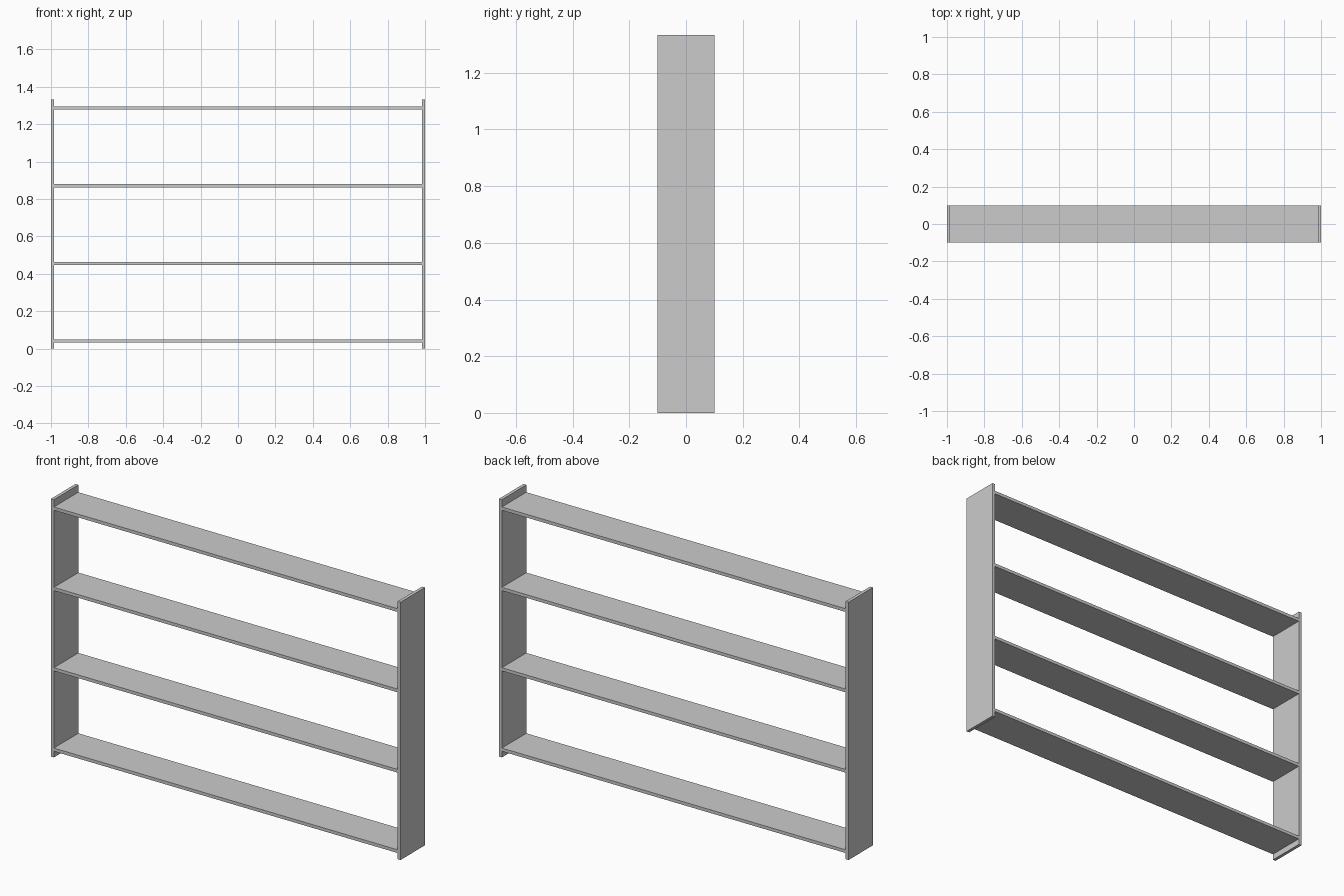
import bpy

if "Cube" in bpy.data.objects:
    bpy.data.objects.remove(bpy.data.objects["Cube"])

WIDTH, DEPTH, HEIGHT = 2.0, 0.2, 1.333
BOARD = 0.0167


def board(name, size, centre):
    bpy.ops.mesh.primitive_cube_add(size=1, location=centre)
    obj = bpy.context.object
    obj.name = name
    obj.scale = size
    bpy.ops.object.transform_apply(location=False, rotation=False, scale=True)
    return obj


# Upright side panels
for side, label in ((-1, "left"), (1, "right")):
    board(label + "_side_panel", (BOARD, DEPTH, HEIGHT),
          (side * (WIDTH - BOARD) / 2, 0, HEIGHT / 2))

# Four evenly spaced shelves fitted between the panels
for i in range(4):
    board(f"shelf_{i + 1}", (WIDTH - 2 * BOARD, DEPTH, BOARD),
          (0, 0, 0.04 + i * 0.4155))
